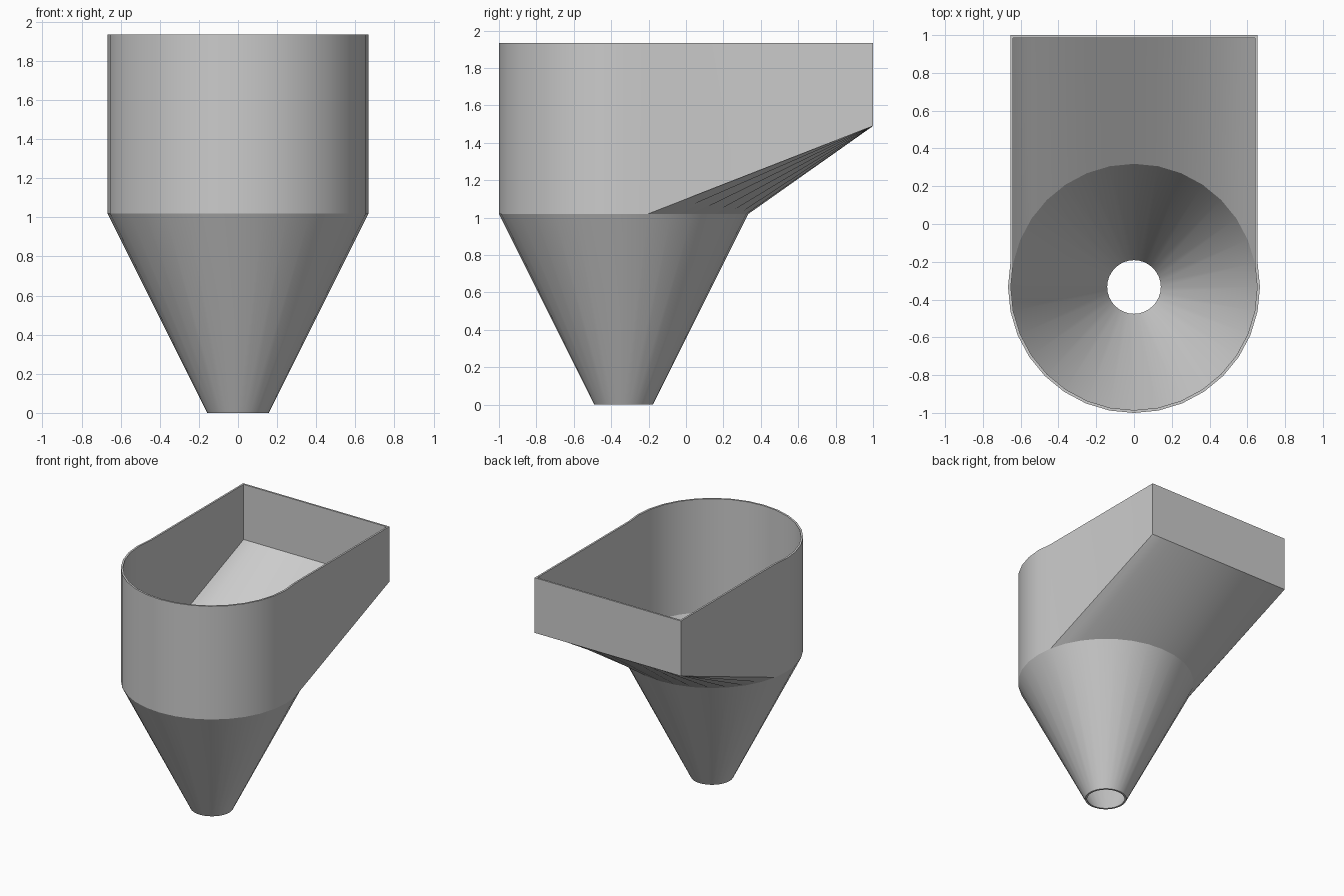
import bpy, bmesh
from math import cos, sin, tau, radians

if "Cube" in bpy.data.objects:
    bpy.data.objects.remove(bpy.data.objects["Cube"])

N = 32                      # sides of the round part
CY = -1 / 3                 # centre of the round part
Z_CONE, Z_LIP, Z_TOP = 1.02, 1.49, 1.935
bm = bmesh.new()


def strip(a, b, closed=False):
    """Quads between two equally long rows of vertices."""
    n = len(a)
    for i in range(n if closed else n - 1):
        j = (i + 1) % n
        bm.faces.new((a[i], a[j], b[j], b[i]))


def skin(r_top, r_bottom, y_back):
    """One wall skin; returns its spout ring and its rim loop."""
    def point(i, r, z):
        a = tau * i / N
        return bm.verts.new((r * cos(a), CY + r * sin(a), z))

    spout = [point(i, r_bottom, 0) for i in range(N)]
    mid = [point(i, r_top, Z_CONE) for i in range(N)]
    strip(spout, mid, True)                       # cone

    front = range(N // 2 - 1, N + 2)              # round front wall
    front_low = [mid[i % N] for i in front]
    front_top = [point(i, r_top, Z_TOP) for i in front]
    strip(front_low, front_top)

    back_low_src = mid[1:N // 2]                  # sloping chute floor
    low = [bm.verts.new((v.co.x, y_back, Z_LIP)) for v in back_low_src]
    top = [bm.verts.new((v.co.x, y_back, Z_TOP)) for v in back_low_src]
    strip(back_low_src, low)
    strip(low, top)                               # back wall
    bm.faces.new((front_low[-1], low[0], top[0], front_top[-1]))    # side walls
    bm.faces.new((low[-1], front_low[0], front_top[0], top[-1]))
    return spout, front_top + top


# Outer and inner skins joined at the spout and the rim
outer = skin(0.667, 0.157, 1.0)
inner = skin(0.652, 0.142, 0.985)
for a, b in zip(outer, inner):
    strip(a, b, True)
bmesh.ops.recalc_face_normals(bm, faces=bm.faces)

mesh = bpy.data.meshes.new("hopper")
bm.to_mesh(mesh)
bm.free()
hopper = bpy.data.objects.new("hopper", mesh)
bpy.context.collection.objects.link(hopper)
bpy.context.view_layer.objects.active = hopper
hopper.select_set(True)
bpy.ops.object.shade_smooth_by_angle(angle=radians(20))
